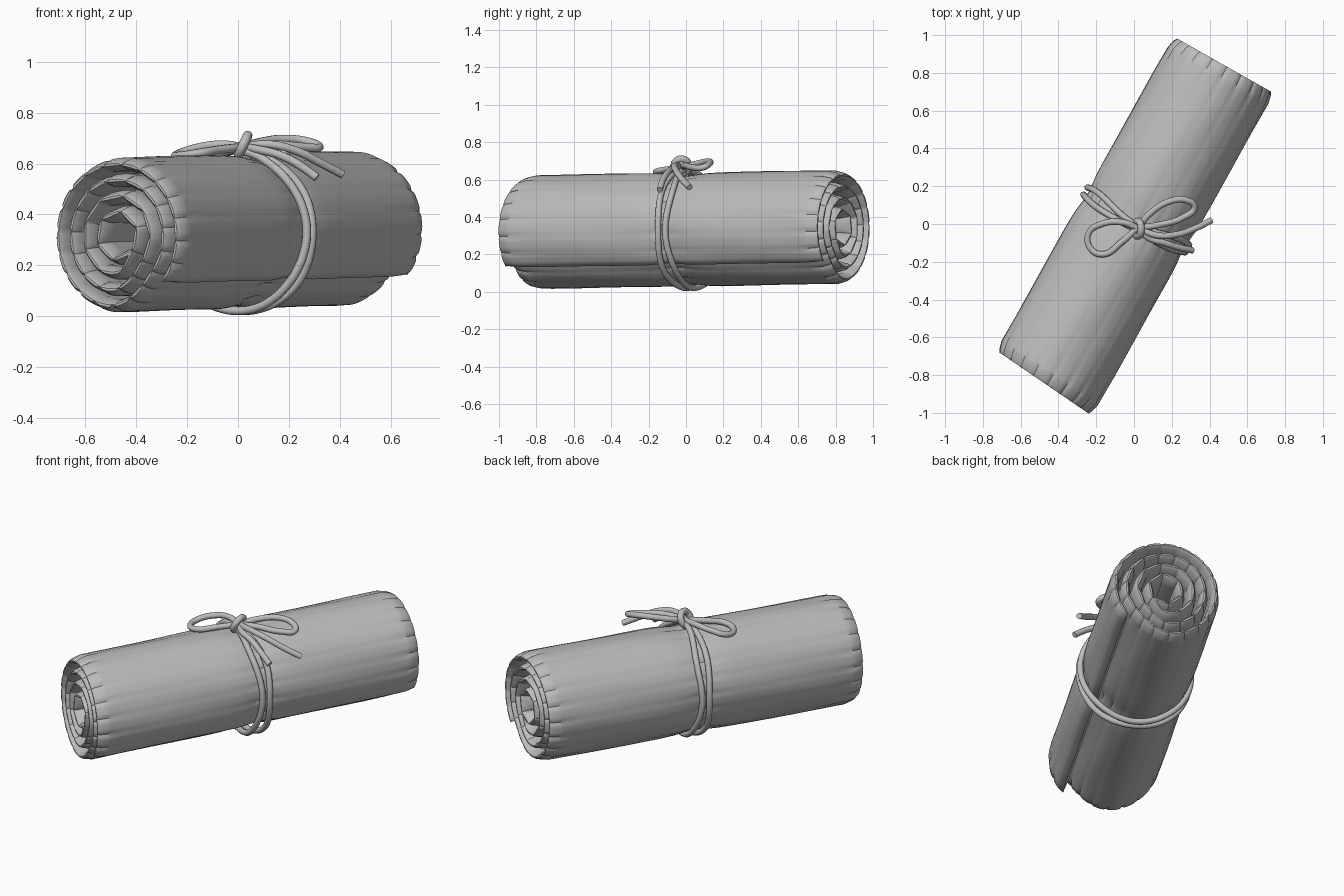
import bpy, bmesh, math
from mathutils import Vector

cube = bpy.data.objects.get("Cube")
if cube:
    bpy.data.objects.remove(cube)

# One flat grey for everything
grey = bpy.data.materials.new("plain grey")
grey.use_nodes = True
grey.diffuse_color = (0.5, 0.5, 0.5, 1)
grey.node_tree.nodes["Principled BSDF"].inputs["Base Color"].default_value = (0.5, 0.5, 0.5, 1)

# Roll frame: along the axis, across it, and up
TURN = math.radians(29.5)
AXIS = Vector((math.sin(TURN), math.cos(TURN), 0.014))
ACROSS = Vector((math.cos(TURN), -math.sin(TURN), 0))
UP = Vector((0, 0, 1))
CENTRE = Vector((0, 0, 0.33))


def place(s, r, a):
    return CENTRE + AXIS * s + (ACROSS * math.cos(a) + UP * math.sin(a)) * r


def smooth(x):
    x = min(max(x, 0), 1)
    return x * x * (3 - 2 * x)


# Rolled mat: a padded strip wound in four turns, each with fewer panels inward
PANELS = (20, 15, 9, 6)
STEPS = 120
PITCH = 0.062
HALF = 0.026
SEAM = math.radians(-40)


def layer(i):
    """Mid radius, pillow amount (0 at a crease) and angle of one step."""
    k, f = min(i // STEPS, 3), (i % STEPS) / STEPS
    if i == 4 * STEPS:
        f = 1
    local = (f * PANELS[k]) % 1 - 0.5
    wedge = 2 * math.pi / PANELS[k]
    chord = math.cos(wedge / 2) / math.cos(local * wedge)
    r = 0.281 - PITCH * (k + (smooth((f - 0.82) / 0.18) if k < 3 else 0))
    flat = (0.35, 0.5, 0.9, 1)[k]
    r *= 1 + flat * (chord - math.cos(wedge / 4))
    return r, math.sqrt(max(0, 1 - (2 * local) ** 4)), SEAM + 2 * math.pi * f


def body_ring(s):
    end = max(0, abs(s) - 0.905) / 0.06
    half = HALF * (1 - 0.42 * min(end, 0.75) / 0.75 - 1.4 * max(0, end - 0.75))
    crease = 0.003 + 0.007 * smooth((abs(s) - 0.8) / 0.12)
    pinch = 0.013 * math.exp(-((s - 0.02) / 0.09) ** 2)
    crease += 0.4 * pinch
    outer, inner = [], []
    for i in range(4 * STEPS + 1):
        r, pillow, a = layer(i)
        # soft lengthwise wrinkles that drift along the roll
        wave = 0.002 * math.sin(7 * a + 6 * s) * (1 - smooth((abs(s) - 0.75) / 0.15))
        r -= pinch * smooth((r - 0.1) / 0.1)
        skew = -0.085 * r * math.cos(a) * smooth((-s - 0.5) / 0.45)
        taper = smooth(i / 2) * smooth((4 * STEPS - i) / 2)
        h = half * (0.5 + 0.5 * taper)
        outer.append(place(s + skew, r + h - crease * (1 - pillow) + wave, a))
        inner.append(place(s + skew, r - h + 0.4 * crease * (1 - pillow), a))
    return outer + inner[::-1]


half_stations = [0.04, 0.08, 0.13, 0.2, 0.32, 0.46, 0.6, 0.74, 0.84, 0.895, 0.907, 0.95, 0.96, 0.967]
stations = [-s for s in half_stations[::-1]] + [0] + half_stations

bm = bmesh.new()
rings = [[bm.verts.new(p) for p in body_ring(s)] for s in stations]
n = len(rings[0])
for lo, hi in zip(rings, rings[1:]):
    for j in range(n):
        m = (j + 1) % n
        bm.faces.new((lo[j], lo[m], hi[m], hi[j]))
for ring in (rings[0], rings[-1]):
    for j in range(n // 2 - 1):
        bm.faces.new((ring[j], ring[j + 1], ring[n - 2 - j], ring[n - 1 - j]))
bmesh.ops.recalc_face_normals(bm, faces=bm.faces)
mesh = bpy.data.meshes.new("rolled_mat")
bm.to_mesh(mesh)
bm.free()
mat_roll = bpy.data.objects.new("rolled_mat", mesh)
bpy.context.collection.objects.link(mat_roll)
mesh.materials.append(grey)
bpy.context.view_layer.objects.active = mat_roll
mat_roll.select_set(True)
bpy.ops.object.shade_smooth_by_angle(angle=math.radians(38))


def cord(name, points, radius=0.017, closed=False):
    curve = bpy.data.curves.new(name, "CURVE")
    curve.dimensions = "3D"
    curve.bevel_depth = radius
    curve.bevel_resolution = 3
    curve.resolution_u = 8
    curve.use_fill_caps = True
    spline = curve.splines.new("BEZIER")
    spline.bezier_points.add(len(points) - 1)
    for bp, p in zip(spline.bezier_points, points):
        bp.co = p
        bp.handle_left_type = bp.handle_right_type = "AUTO"
    spline.use_cyclic_u = closed
    curve.materials.append(grey)
    obj = bpy.data.objects.new(name, curve)
    bpy.context.collection.objects.link(obj)
    return obj


# Two strands around the waist, drawn together under the knot
for name, side in (("waist_cord_front", -1), ("waist_cord_back", 1)):
    pts = []
    for i in range(24):
        a = 2 * math.pi * i / 24
        top = max(0, math.sin(a)) ** 3
        offset = 0.022 * (1 - top) + 0.012 * top + 0.014 * math.sin(2 * a) ** 2
        pts.append(place(0.025 - 0.035 * top + side * offset, 0.309 + 0.014 * top ** 4, a))
    cord(name, pts, closed=True)

# Bow: two loops, two loose tails and a curled knot
KNOT = (0.02, -0.02, 0.665)
cord("bow_loop_left", [KNOT, (-0.07, 0.01, 0.675), (-0.17, 0.0, 0.66), (-0.24, -0.05, 0.635),
                       (-0.23, -0.13, 0.63), (-0.16, -0.16, 0.64), (-0.07, -0.1, 0.655), KNOT])
cord("bow_loop_right", [KNOT, (0.09, 0.06, 0.685), (0.19, 0.12, 0.697), (0.28, 0.125, 0.685),
                        (0.32, 0.09, 0.665), (0.26, 0.035, 0.665), (0.13, -0.005, 0.675), KNOT])
cord("tail_long", [KNOT, (0.12, -0.06, 0.675), (0.23, -0.055, 0.65), (0.33, -0.02, 0.6), (0.41, 0.02, 0.558)])
cord("tail_short", [KNOT, (0.08, -0.075, 0.655), (0.16, -0.1, 0.635), (0.24, -0.125, 0.595), (0.31, -0.14, 0.545)])
curl = [(0.02 + 0.018 * math.sin(a), -0.025 + 0.04 * math.cos(a), 0.672 + 0.038 * math.sin(a))
        for a in (2 * math.pi * i / 8 for i in range(8))]
cord("knot_curl", curl, 0.019, True)
